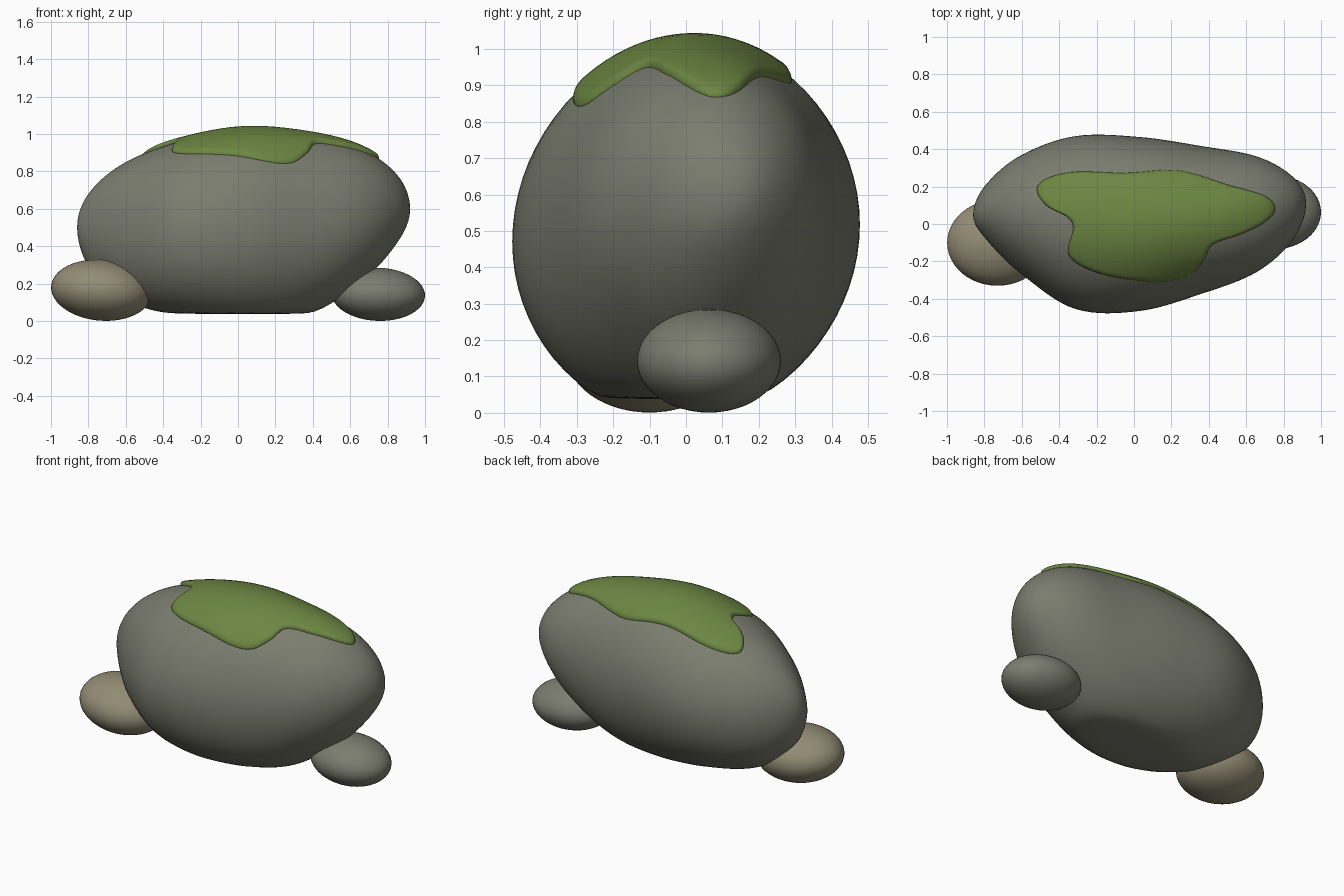
import bpy, bmesh
from math import sin, cos, pi, acos, sqrt, radians

if "Cube" in bpy.data.objects:
    bpy.data.objects.remove(bpy.data.objects["Cube"])

# Boulder outlines sampled every 22.5 degrees, left tip to right tip, then back
Z_OUT = [.5, .69, .85, .96, 1.02, .995, .92, .78, .6,
         .42, .21, .03, -.02, .02, .11, .28]
Y_OUT = [.05, .21, .37, .47, .465, .415, .36, .25, .11,
         -.08, -.255, -.37, -.465, -.455, -.27, -.08]
XC, XR, FLOOR = .03, .89, .037


def spline(p, u):
    """Periodic Catmull-Rom through the list p."""
    n = len(p)
    i = int(u // 1)
    f = u - i
    a, b, c, d = (p[(i + k) % n] for k in (-1, 0, 1, 2))
    return b + .5 * f * (c - a + f * (2*a - 5*b + 4*c - d + f * (3*(b - c) + d - a)))


def section(t):
    """Centre and half sizes of the boulder's cross-section at angle t."""
    u = t / pi * 8
    zt, zb = spline(Z_OUT, u), spline(Z_OUT, -u)
    yt, yb = spline(Y_OUT, u), spline(Y_OUT, -u)
    return (yt + yb) / 2, (yt - yb) / 2, (zt + zb) / 2, (zt - zb) / 2


def rock_top(x, y):
    ym, w, zm, h = section(acos(max(-1, min(1, (XC - x) / XR))))
    return zm + h * sqrt(max(0, 1 - ((y - ym) / w) ** 2)) + .05 * (y - ym)


def rings_to_object(name, rings, first, last, color):
    """Skin closed rings, with a point at the start and optionally the end."""
    bm = bmesh.new()
    rv = [[bm.verts.new(p) for p in r] for r in rings]
    n = len(rv[0])
    for a, b in zip(rv, rv[1:]):
        for j in range(n):
            bm.faces.new((a[j], a[(j+1) % n], b[(j+1) % n], b[j]))
    for point, ring in ((first, rv[0]), (last, rv[-1])):
        if point:
            v = bm.verts.new(point)
            for j in range(n):
                bm.faces.new((v, ring[j], ring[(j+1) % n]))
    bmesh.ops.recalc_face_normals(bm, faces=bm.faces)
    me = bpy.data.meshes.new(name)
    bm.to_mesh(me)
    bm.free()
    ob = bpy.data.objects.new(name, me)
    bpy.context.collection.objects.link(ob)
    finish(ob, color)
    return ob


def finish(ob, color):
    for f in ob.data.polygons:
        f.use_smooth = True
    mat = bpy.data.materials.new(ob.name + "_color")
    mat.diffuse_color = (*color, 1)
    mat.use_nodes = True
    mat.node_tree.nodes["Principled BSDF"].inputs["Base Color"].default_value = mat.diffuse_color
    ob.data.materials.append(mat)


STONE, TAN, GREEN = (.2, .205, .16), (.29, .26, .175), (.15, .24, .055)

# Boulder: lofted cross-sections, flattened underneath
rings = []
for i in range(1, 64):
    t = pi * i / 64
    ym, w, zm, h = section(t)
    ring = []
    for j in range(72):
        a = 2 * pi * j / 72
        z = zm + h * sin(a) + .05 * w * cos(a) - FLOOR
        z = FLOOR + .5 * (z + sqrt(z * z + .0003))
        ring.append((XC - XR * cos(t), ym + w * cos(a), z))
    rings.append(ring)
rings_to_object("boulder", rings, (XC - XR, .05, .5), (XC + XR, .11, .6), STONE)

# Moss: patch draped over the boulder, with a rounded rim
OUTLINE = [(-.52, .19), (-.45, .25), (-.3, .28), (-.05, .273), (.2, .29), (.35, .26),
           (.5, .21), (.7, .15), (.755, .08), (.7, .01), (.57, -.055), (.42, -.11),
           (.37, -.2), (.28, -.28), (.12, -.31), (-.1, -.285), (-.25, -.24),
           (-.34, -.18), (-.35, -.12), (-.325, -.02), (-.36, .04), (-.47, .1)]
CX, CY, THICK = .1, .03, .022
xs, ys = zip(*OUTLINE)
edge = [(spline(xs, k / 6), spline(ys, k / 6)) for k in range(len(OUTLINE) * 6)]
levels = [(s / 12, THICK) for s in range(1, 12)]
levels += [(.95, THICK), (.975, THICK * .92), (.99, THICK * .75), (1, THICK * .4),
           (1, -.01), (.97, -.02)]
rings = []
for s, lift in levels:
    pts = [(CX + (x - CX) * s, CY + (y - CY) * s) for x, y in edge]
    rings.append([(x, y, rock_top(x, y) + lift) for x, y in pts])
rings_to_object("moss_patch", rings, (CX, CY, rock_top(CX, CY) + THICK), None, GREEN)

# Small stones at either end
for name, loc, size, tilt, color in (
        ("left_stone", (-.73, -.1, .165), (.27, .23, .163), 5, TAN),
        ("right_stone", (.75, .063, .143), (.25, .198, .142), 2, STONE)):
    bpy.ops.mesh.primitive_uv_sphere_add(segments=48, ring_count=24, radius=1, location=loc,
                                         rotation=(0, radians(tilt), 0))
    ob = bpy.context.object
    ob.name = name
    ob.scale = size
    finish(ob, color)
